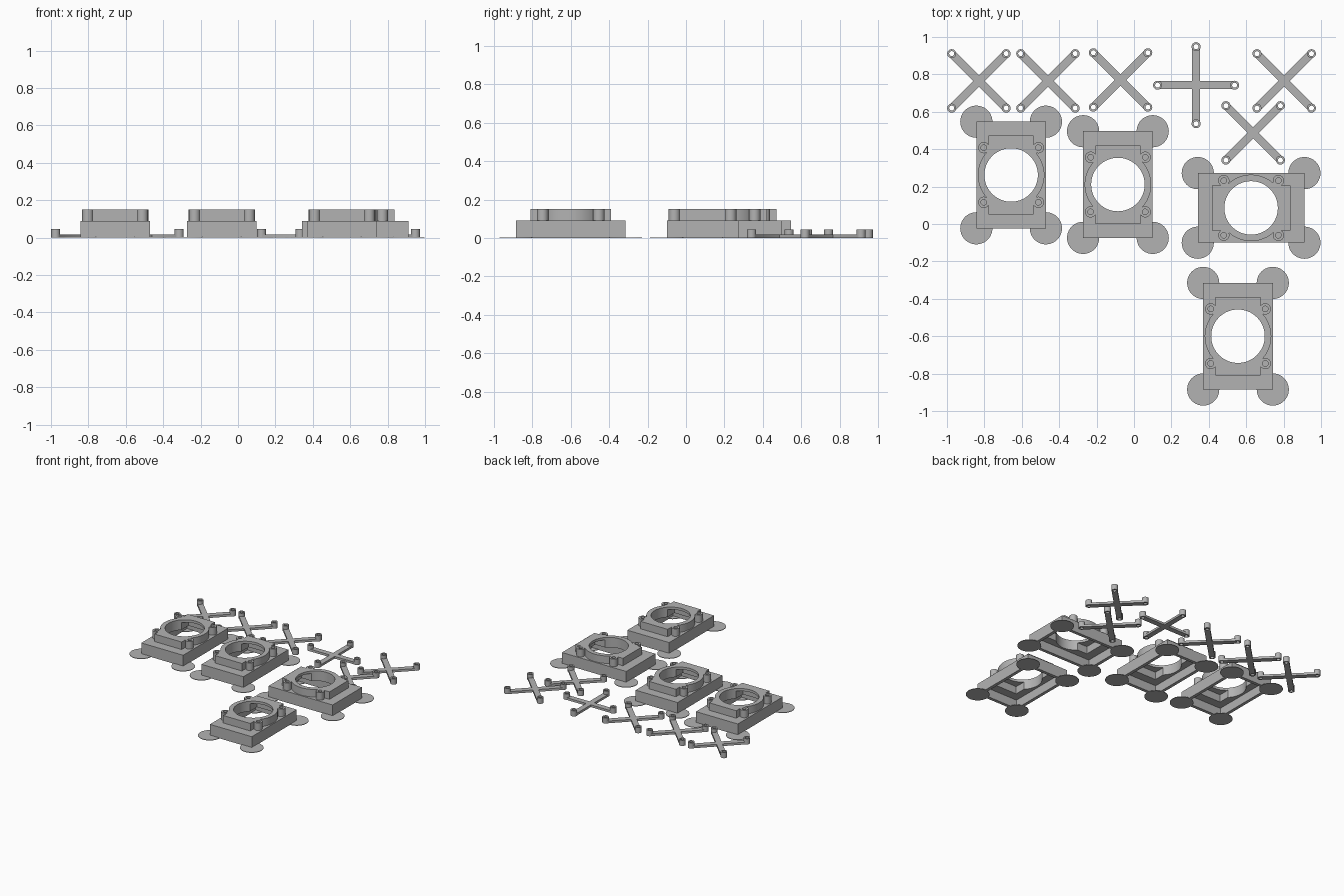
import bpy, bmesh, math
from mathutils import Matrix, Vector

if "Cube" in bpy.data.objects:
    bpy.data.objects.remove(bpy.data.objects["Cube"])

grey = bpy.data.materials.new("plain grey")
grey.diffuse_color = (0.45, 0.45, 0.45, 1)
grey.use_nodes = True
grey.node_tree.nodes["Principled BSDF"].inputs["Base Color"].default_value = grey.diffuse_color
scene = bpy.context.scene.collection


def block(sx, sy, z0, z1, angle=0):
    bm = bmesh.new()
    bmesh.ops.create_cube(bm, size=1, matrix=Matrix.Rotation(angle, 4, 'Z')
                          @ Matrix.Translation((0, 0, (z0 + z1) / 2))
                          @ Matrix.Diagonal((sx, sy, z1 - z0, 1)))
    return bm


def disc(x, y, r, z0, z1, sides=32):
    bm = bmesh.new()
    bmesh.ops.create_cone(bm, cap_ends=True, segments=sides, radius1=r, radius2=r, depth=z1 - z0,
                          matrix=Matrix.Translation((x, y, (z0 + z1) / 2)))
    return bm


def temp_object(bm):
    me = bpy.data.meshes.new("helper")
    bm.to_mesh(me)
    bm.free()
    ob = bpy.data.objects.new("helper", me)
    ob.hide_render = True
    scene.objects.link(ob)
    return ob


def solid(name, adds, cuts):
    """Union all adds, subtract all cuts, return a finished mesh."""
    body = temp_object(adds[0])
    helpers = []
    for op, parts in (('UNION', adds[1:]), ('DIFFERENCE', cuts)):
        for bm in parts:
            helper = temp_object(bm)
            helpers.append(helper)
            mod = body.modifiers.new("bool", 'BOOLEAN')
            mod.operation, mod.solver, mod.object = op, 'EXACT', helper
    graph = bpy.context.evaluated_depsgraph_get()
    mesh = bpy.data.meshes.new_from_object(body.evaluated_get(graph))
    mesh.name = name
    for ob in helpers + [body]:
        bpy.data.objects.remove(ob)
    mesh.materials.clear()
    mesh.materials.append(grey)
    return mesh


def place(name, mesh, x, y, angle=0):
    ob = bpy.data.objects.new(name, mesh)
    ob.location = (x, y, 0)
    ob.rotation_euler = (0, 0, angle)
    scene.objects.link(ob)
    return ob


corners = [(i, j) for i in (-1, 1) for j in (-1, 1)]

# Mount: hollow base box, raised hollow step, round collar, four screw bosses
W, L, S = 0.372, 0.57, 0.146
adds = [block(W, L, 0, 0.09), block(0.24, 0.42, 0.08, 0.15), disc(0, 0, 0.178, 0.08, 0.15, 64)]
adds += [disc(i * S, j * S, 0.03, 0.08, 0.15) for i, j in corners]
cuts = [block(W - 0.05, L - 0.05, -0.05, 0.07), block(0.2, 0.38, 0.06, 0.13),
        disc(0, 0, 0.143, -0.1, 0.3, 64)]
cuts += [disc(i * S, j * S, 0.015, 0.095, 0.2, 20) for i, j in corners]
mount_mesh = solid("mount", adds, cuts)

# Thin round pad under each mount corner
pad_mesh = solid("corner_pad", [disc(0, 0, 0.086, 0, 0.004, 40)], [])

mounts = [(-0.657, 0.262, 0), (-0.086, 0.211, 0), (0.626, 0.086, math.pi / 2), (0.556, -0.6, 0)]
for x, y, a in mounts:
    place("mount", mount_mesh, x, y, a)
    for i, j in corners:
        p = Matrix.Rotation(a, 3, 'Z') @ Vector((i * W / 2, j * L / 2, 0))
        place("corner_pad", pad_mesh, x + p.x, y + p.y)

# Cross bracket: two flat arms with a drilled boss at every tip
R = 0.206
tips = [(R, 0), (-R, 0), (0, R), (0, -R)]
adds = [block(2 * R, 0.043, 0, 0.018), block(0.043, 2 * R, 0, 0.018)]
adds += [disc(x, y, 0.024, 0, 0.045, 24) for x, y in tips]
cuts = [disc(x, y, 0.0135, -0.1, 0.1, 20) for x, y in tips]
cross_mesh = solid("cross_bracket", adds, cuts)

q = math.pi / 4
for x, y, a in [(-0.829, 0.765, q), (-0.46, 0.765, q), (-0.072, 0.77, q),
                (0.332, 0.742, 0), (0.803, 0.765, q), (0.637, 0.487, q)]:
    place("cross_bracket", cross_mesh, x, y, a)

# Smooth round walls, keep edges sharp
for ob in scene.objects:
    ob.select_set(True)
    bpy.context.view_layer.objects.active = ob
bpy.ops.object.shade_smooth_by_angle(angle=math.radians(30))
